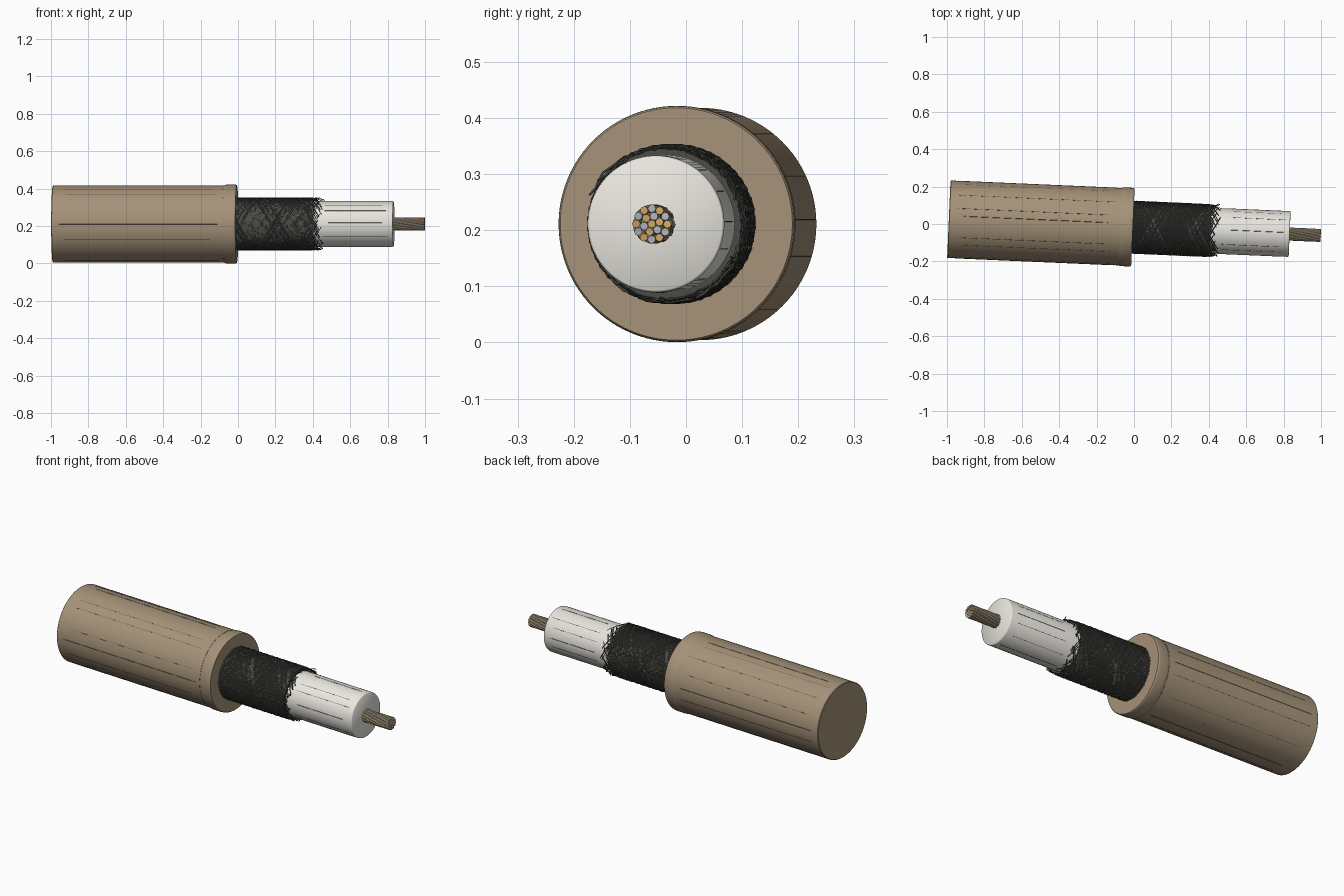
import bpy, bmesh, math, random
from mathutils import Matrix

if "Cube" in bpy.data.objects:
    bpy.data.objects.remove(bpy.data.objects["Cube"])

random.seed(4)
TAU = 2 * math.pi
# Cable axis runs along local x, slightly yawed in the world
AXIS = Matrix.Translation((0, -0.0175, 0.211)) @ Matrix.Rotation(math.radians(-2.5), 4, 'Z')


def material(name, rgb):
    m = bpy.data.materials.new(name)
    m.diffuse_color = (*rgb, 1)
    m.use_nodes = True
    m.node_tree.nodes["Principled BSDF"].inputs["Base Color"].default_value = m.diffuse_color
    return m


TAN = material("tan_rubber", (0.38, 0.29, 0.19))
WHITE = material("white_plastic", (0.82, 0.80, 0.74))
DARK = material("dark_braid", (0.07, 0.07, 0.062))
COPPER = material("copper", (0.62, 0.38, 0.13))
TIN = material("tinned", (0.42, 0.46, 0.50))
STREAK = material("streak", (0.12, 0.10, 0.08))


def lathe(name, profile, mat, sides=96):
    """Revolve (x, radius) points about the cable axis, closed by flat caps."""
    bm = bmesh.new()
    rings = [[bm.verts.new((x, r * math.cos(TAU * i / sides), r * math.sin(TAU * i / sides)))
              for i in range(sides)] for x, r in profile]
    for a, b in zip(rings, rings[1:]):
        for i in range(sides):
            j = (i + 1) % sides
            bm.faces.new((a[i], a[j], b[j], b[i]))
    bm.faces.new(rings[0])
    bm.faces.new(rings[-1])
    bmesh.ops.recalc_face_normals(bm, faces=bm.faces)
    me = bpy.data.meshes.new(name)
    bm.to_mesh(me)
    bm.free()
    me.transform(AXIS)
    ob = bpy.data.objects.new(name, me)
    bpy.context.collection.objects.link(ob)
    me.materials.append(mat)
    smooth(ob)
    return ob


def smooth(ob):
    bpy.ops.object.select_all(action='DESELECT')
    ob.select_set(True)
    bpy.context.view_layer.objects.active = ob
    bpy.ops.object.shade_smooth_by_angle(angle=math.radians(40))


def wires(name, paths, radius, mat, bevel=1):
    """Sweep a round section along paths of (x, radius, angle) points."""
    cu = bpy.data.curves.new(name, 'CURVE')
    cu.dimensions = '3D'
    cu.bevel_depth = radius
    cu.bevel_resolution = bevel
    cu.use_fill_caps = True
    for path in paths:
        sp = cu.splines.new('POLY')
        sp.points.add(len(path) - 1)
        for p, (x, r, a) in zip(sp.points, path):
            p.co = (x, r * math.cos(a), r * math.sin(a), 1)
    ob = bpy.data.objects.new(name, cu)
    bpy.context.collection.objects.link(ob)
    cu.materials.append(mat)
    bpy.ops.object.select_all(action='DESELECT')
    ob.select_set(True)
    bpy.context.view_layer.objects.active = ob
    bpy.ops.object.convert(target='MESH')
    ob = bpy.context.object
    ob.data.transform(AXIS)
    smooth(ob)


# Outer jacket and its end collar
lathe("jacket", [(-0.991, 0.204), (-0.988, 0.207), (-0.075, 0.207)], TAN)
lathe("jacket_collar", [(-0.078, 0.204), (-0.07, 0.2085), (-0.06, 0.2105), (-0.016, 0.2105),
                        (-0.009, 0.2095), (-0.006, 0.207)], TAN)

# Inner insulation and dark layer beneath the braid
lathe("insulation", [(-0.02, 0.122), (0.825, 0.122), (0.831, 0.1205), (0.833, 0.118)], WHITE)
lathe("braid_backing", [(-0.02, 0.1365), (0.404, 0.1365), (0.41, 0.134)], DARK)

# Woven shield: two opposing helix families passing over and under
CARRIERS, PITCH = 24, 0.46
for direction, label in ((1, "right"), (-1, "left")):
    paths = []
    for c in range(CARRIERS):
        for w in (-1, 1):
            start = TAU * c / CARRIERS + w * 0.065
            end = 0.425 + random.uniform(-0.02, 0.035)
            flare = random.choice((0, 0, 0, 0.004, 0.012))
            path = []
            for k in range(61):
                x = -0.015 + (end + 0.015) * k / 60
                turn = TAU * (x + 0.015) / PITCH
                wave = math.cos(CARRIERS * turn + (0 if c % 2 else math.pi))
                loose = max(0, (x - 0.38) / 0.08)
                r = 0.139 + direction * 0.0022 * wave - 0.006 * min(loose, 1) + flare * loose ** 2
                path.append((x, r, start + direction * turn))
            paths.append(path)
    wires("braid_" + label + "_strands", paths, 0.0021, DARK, 0)

# Twisted conductor: 1 + 6 + 12 strands in mixed metals
strands = [(0, 0)] + [(0.0143, TAU * i / 6) for i in range(6)] \
    + [(0.0277, TAU * (i + 0.5) / 12) for i in range(12)]
groups = {0: [], 1: []}
for i, (r, a) in enumerate(strands):
    groups[i % 2].append([(0.80 + 0.199 * k / 24, r, a + 1.3 * k / 24) for k in range(25)])
wires("copper_strands", groups[0], 0.0073, COPPER, 2)
wires("tinned_strands", groups[1], 0.0073, TIN, 2)


# Fine lengthwise surface marks
def marks(name, count, x0, x1, radius, mat):
    paths = []
    for i in range(count):
        a = TAU * (i + random.uniform(-0.3, 0.3)) / count
        paths.append([(x0 + random.uniform(0, 0.05), radius, a),
                      (x1 - random.uniform(0, 0.05), radius, a)])
    wires(name, paths, 0.0014, mat, 0)


marks("jacket_marks", 16, -0.95, -0.10, 0.2064, STREAK)
marks("insulation_marks", 12, 0.46, 0.82, 0.1214, STREAK)
